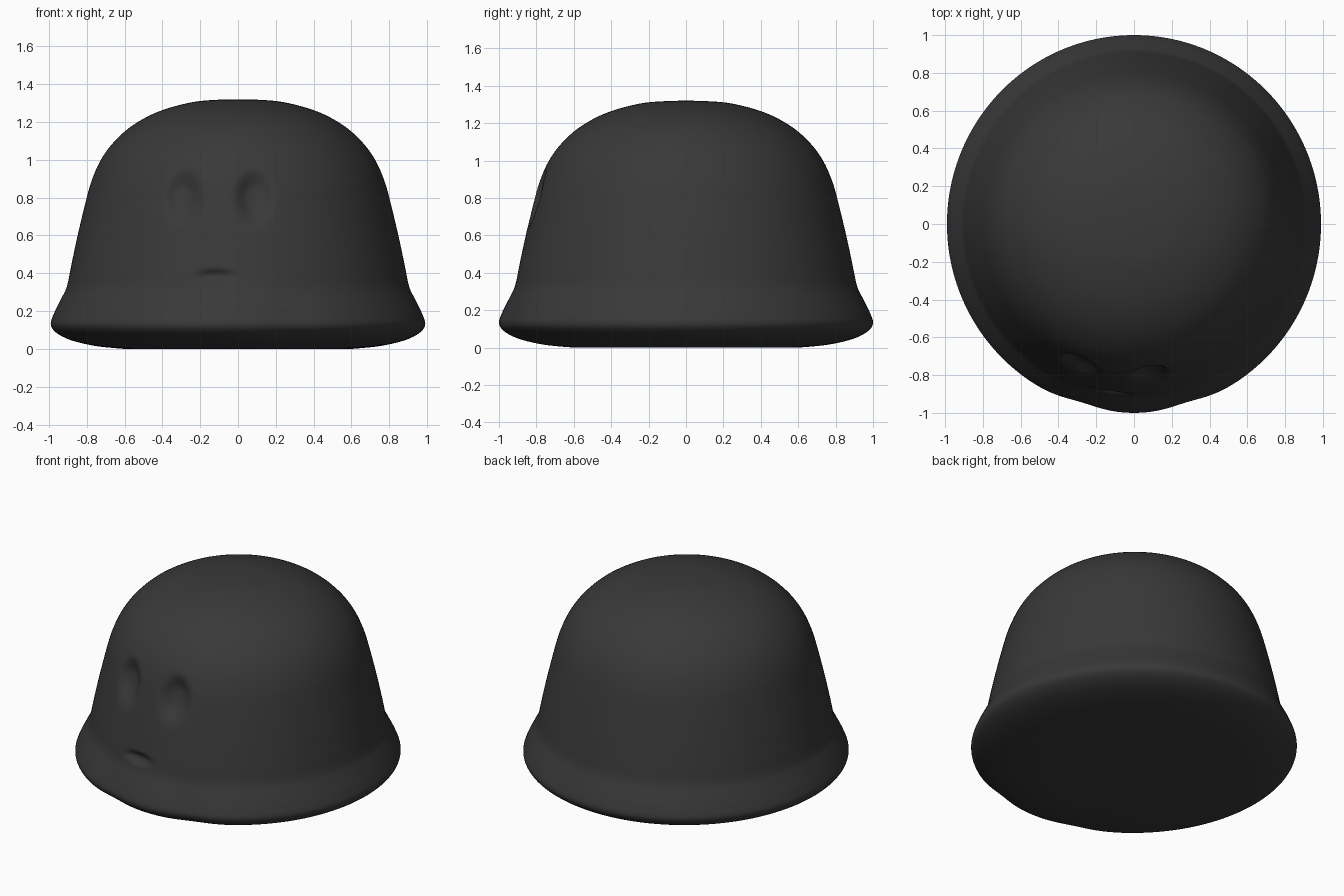
import bpy, bmesh, math

if "Cube" in bpy.data.objects:
    bpy.data.objects.remove(bpy.data.objects["Cube"])

# Dome profile (radius, height), from the base rim up to the crown
PROFILE = [(0.60, 0.0), (0.75, 0.015), (0.88, 0.045), (0.96, 0.085), (0.99, 0.13),
           (0.972, 0.19), (0.935, 0.265), (0.905, 0.33), (0.882, 0.44), (0.848, 0.6),
           (0.80, 0.8), (0.77, 0.9), (0.725, 1.0), (0.66, 1.09), (0.56, 1.18),
           (0.42, 1.255), (0.24, 1.305), (0.08, 1.319)]
SIDES, STEPS = 192, 8

# Facial hollows: centre x, centre z, half width, half height, depth
DENTS = [(-0.285, 0.80, 0.115, 0.17, 0.055),
         (0.085, 0.80, 0.115, 0.17, 0.055),
         (-0.12, 0.385, 0.13, 0.045, 0.03)]


def catmull(a, b, c, d, t):
    return 0.5 * (2 * b + (c - a) * t + (2 * a - 5 * b + 4 * c - d) * t * t
                  + (3 * b - a - 3 * c + d) * t ** 3)


def smooth_profile(pts):
    p = [pts[0]] + pts + [pts[-1]]
    out = []
    for i in range(1, len(p) - 2):
        for k in range(STEPS):
            out.append(tuple(catmull(*(p[i + j][n] for j in (-1, 0, 1, 2)), k / STEPS)
                             for n in (0, 1)))
    return out + [pts[-1]]


def smoothstep(t):
    t = max(0.0, min(1.0, t))
    return t * t * (3 - 2 * t)


def sculpt(co):
    if co.y > 0:
        return
    x, z = co.x, co.z
    # Slight flattening of the brim on either side of the front centre
    co.y += 0.016 * math.exp(-((abs(x) - 0.28) / 0.13) ** 2) * smoothstep((0.4 - z) / 0.25)
    # Eyes and mouth
    for cx, cz, w, h, depth in DENTS:
        e = math.hypot((x - cx) / w, (z - cz) / h)
        co.y += depth * smoothstep((1 - e) / 0.75)


# Lathe the body
bm = bmesh.new()
rings = []
for r, z in smooth_profile(PROFILE):
    rings.append([bm.verts.new((r * math.cos(a), 1.01 * r * math.sin(a), max(z, 0)))
                  for a in (2 * math.pi * i / SIDES for i in range(SIDES))])
for lo, hi in zip(rings, rings[1:]):
    for i in range(SIDES):
        j = (i + 1) % SIDES
        bm.faces.new((lo[i], lo[j], hi[j], hi[i]))

# Close the crown and the base
top = bm.verts.new((0, 0, 1.32))
base = bm.verts.new((0, 0, 0))
for i in range(SIDES):
    j = (i + 1) % SIDES
    bm.faces.new((rings[-1][i], rings[-1][j], top))
    bm.faces.new((rings[0][j], rings[0][i], base))
for v in bm.verts:
    sculpt(v.co)
for f in bm.faces:
    f.smooth = True
mesh = bpy.data.meshes.new("dome_body")
bm.to_mesh(mesh)
bm.free()
body = bpy.data.objects.new("dome_body", mesh)
bpy.context.collection.objects.link(body)

# Charcoal colour
mat = bpy.data.materials.new("charcoal")
mat.diffuse_color = (0.04, 0.04, 0.04, 1)
mat.use_nodes = True
mat.node_tree.nodes["Principled BSDF"].inputs["Base Color"].default_value = mat.diffuse_color
mesh.materials.append(mat)
